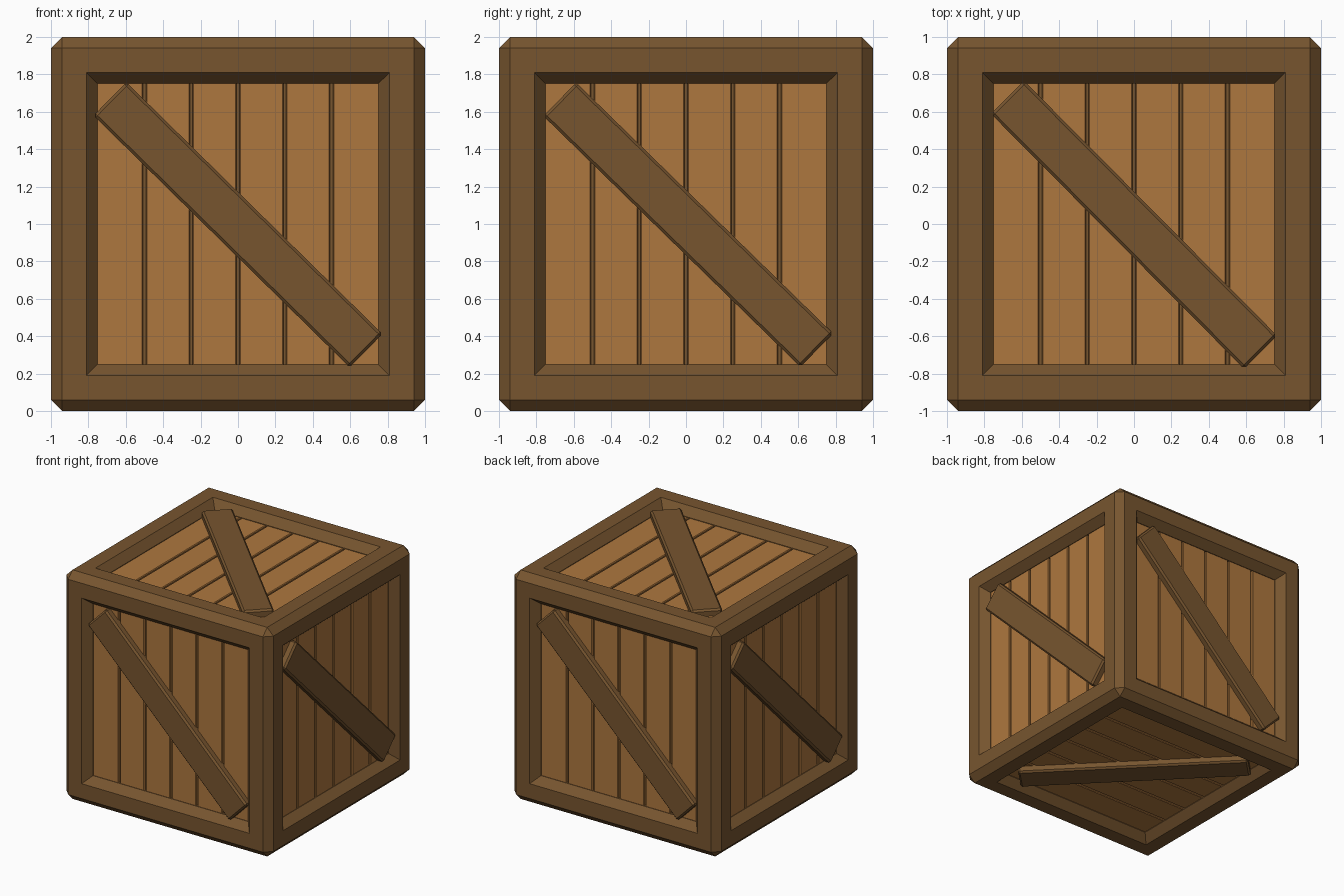
import bpy, bmesh, math
from mathutils import Matrix, Vector

if "Cube" in bpy.data.objects:
    bpy.data.objects.remove(bpy.data.objects["Cube"])


def material(name, rgb):
    m = bpy.data.materials.new(name)
    lin = [((c / 255 + 0.055) / 1.055) ** 2.4 for c in rgb]
    m.diffuse_color = (*lin, 1)
    m.use_nodes = True
    m.node_tree.nodes["Principled BSDF"].inputs["Base Color"].default_value = m.diffuse_color
    return m


DARK = material("dark wood", (119, 85, 47))
LIGHT = material("light wood", (174, 119, 62))


def add_object(name, bm, mat, matrix=Matrix()):
    bmesh.ops.recalc_face_normals(bm, faces=bm.faces)
    mesh = bpy.data.meshes.new(name)
    bm.to_mesh(mesh)
    bm.free()
    mesh.materials.append(mat)
    ob = bpy.data.objects.new(name, mesh)
    ob.matrix_world = matrix
    bpy.context.collection.objects.link(ob)
    return ob


def chamfer_box(size, chamfer):
    bm = bmesh.new()
    bmesh.ops.create_cube(bm, size=1)
    bmesh.ops.scale(bm, vec=size, verts=bm.verts)
    bmesh.ops.bevel(bm, geom=bm.edges[:], offset=chamfer, segments=1, affect='EDGES')
    return bm


# Frame: chamfered cube with a sloped recess in every side, closed by a core behind the planks
bm = chamfer_box((2, 2, 2), 0.06)
sides = [f for f in bm.faces if f.calc_area() > 2]
for width, depth in ((0.13, 0), (0.06, -0.07)):
    bmesh.ops.inset_individual(bm, faces=sides, thickness=width, depth=depth,
                               use_even_offset=True)
for f in sides:
    n = f.normal.copy()
    deep = bmesh.ops.extrude_discrete_faces(bm, faces=[f])["faces"][0]
    bmesh.ops.translate(bm, vec=n * -0.03, verts=deep.verts)
add_object("frame", bm, DARK, Matrix.Translation((0, 0, 1)))

# Side directions: outward normal and the direction the planks run
X, Y, Z = Vector((1, 0, 0)), Vector((0, 1, 0)), Vector((0, 0, 1))
SIDES = {
    "front": (-Y, Z), "back": (Y, Z), "right": (X, Z), "left": (-X, Z),
    "top": (Z, Y), "bottom": (-Z, X),
}

for side, (n, v) in SIDES.items():
    u = v.cross(n)
    base = Matrix((u, v, n)).transposed().to_4x4()
    base.translation = Z

    # Six planks with narrow grooves between them, their ends let into the frame
    for i in range(6):
        x = -0.625 + 0.25 * i
        extra = 0.02 * ((i == 5) - (i == 0))
        add_object(f"{side}_plank_{i + 1}",
                   chamfer_box((0.236 + abs(extra), 1.53, 0.04), 0.006), LIGHT,
                   base @ Matrix.Translation((x + extra / 2, 0, 0.905)))

    # Diagonal brace from upper left to lower right
    angle, shift = {"top": (-45.2, 0), "right": (-44.3, 0.012)}.get(side, (-44.5, 0))
    add_object(f"{side}_brace", chamfer_box((1.92, 0.25, 0.085), 0.015), DARK,
               base @ Matrix.Translation((shift, -0.004, 0.94))
               @ Matrix.Rotation(math.radians(angle), 4, 'Z'))
